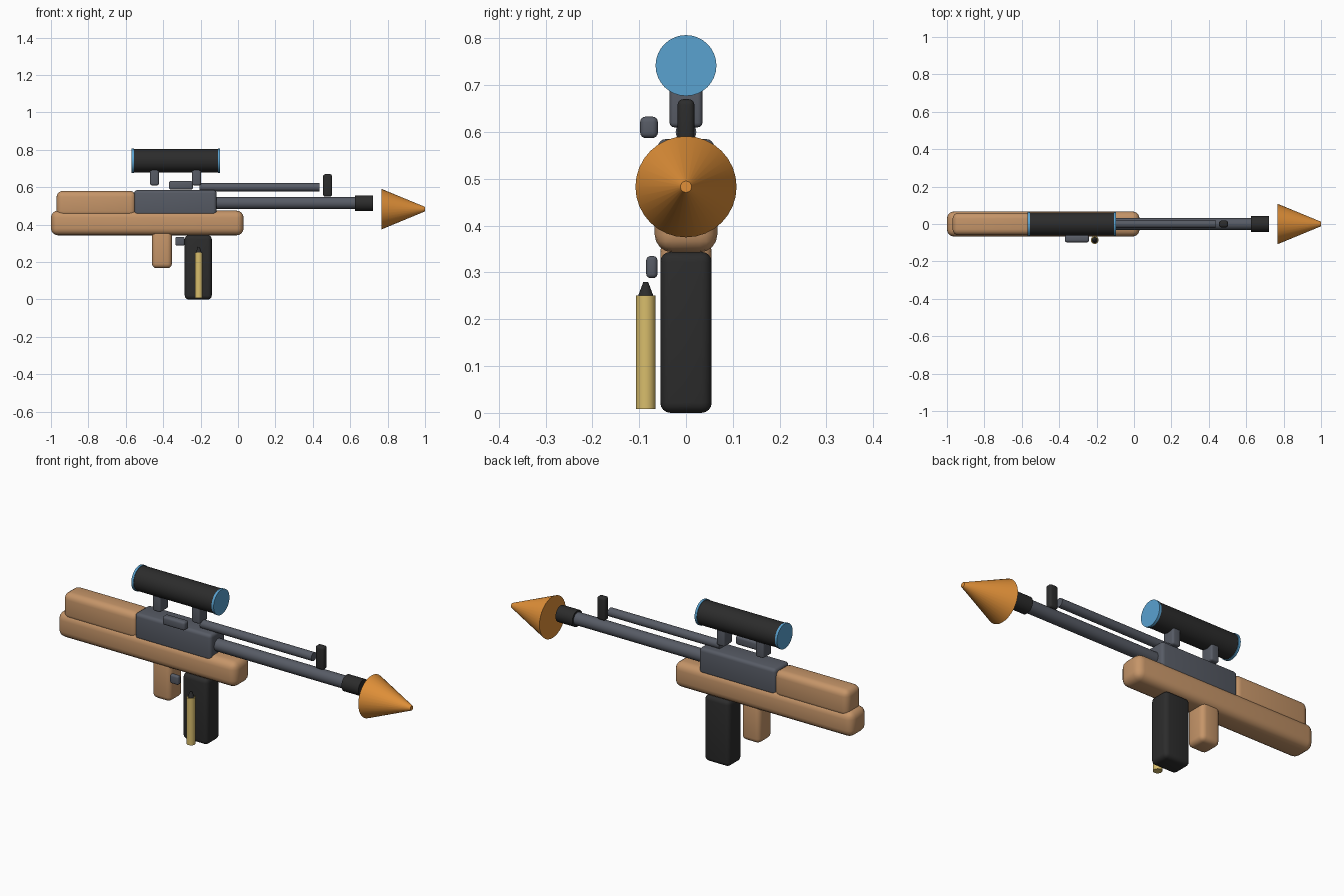
import bpy
import math

if "Cube" in bpy.data.objects:
    bpy.data.objects.remove(bpy.data.objects["Cube"], do_unlink=True)


def material(name, r, g, b):
    mat = bpy.data.materials.new(name)
    mat.use_nodes = True
    mat.diffuse_color = (r, g, b, 1)
    mat.node_tree.nodes["Principled BSDF"].inputs["Base Color"].default_value = (r, g, b, 1)
    return mat


WOOD = material("light wood", 0.56, 0.30, 0.14)
METAL = material("grey metal", 0.095, 0.105, 0.13)
BLACK = material("black", 0.025, 0.025, 0.025)
ORANGE = material("orange", 0.75, 0.28, 0.04)
BLUE = material("lens blue", 0.10, 0.36, 0.63)
BRASS = material("brass", 0.69, 0.51, 0.15)


def finish(name, mat):
    obj = bpy.context.object
    obj.name = name
    obj.data.materials.append(mat)
    return obj


def box(name, mat, x, y, z, bevel):
    """Rounded block; x, y and z are (low, high) ranges."""
    ranges = (x, y, z)
    bpy.ops.mesh.primitive_cube_add(size=1, location=[(a + b) / 2 for a, b in ranges])
    obj = finish(name, mat)
    obj.scale = [b - a for a, b in ranges]
    bpy.ops.object.transform_apply(location=False, rotation=False, scale=True)
    mod = obj.modifiers.new("rounded edges", "BEVEL")
    mod.width = bevel
    mod.segments = 4
    bpy.ops.object.modifier_apply(modifier=mod.name)
    bpy.ops.object.shade_smooth_by_angle(angle=math.radians(40))


def tube(name, mat, x, z, r, end_r=None):
    """Round part along x."""
    bpy.ops.mesh.primitive_cone_add(
        vertices=32, radius1=r, radius2=r if end_r is None else end_r,
        depth=x[1] - x[0], location=((x[0] + x[1]) / 2, 0, z),
        rotation=(0, math.pi / 2, 0))
    finish(name, mat)
    bpy.ops.object.shade_smooth_by_angle(angle=math.radians(40))


def upright(name, mat, z, r, end_r):
    """Round part along z, beside the magazine."""
    bpy.ops.mesh.primitive_cone_add(
        vertices=24, radius1=r, radius2=end_r, depth=z[1] - z[0],
        location=(-0.21, -0.086, (z[0] + z[1]) / 2))
    finish(name, mat)
    bpy.ops.object.shade_smooth_by_angle(angle=math.radians(40))


# Wooden stock and grip
box("lower_stock", WOOD, (-1, 0.03), (-0.067, 0.067), (0.343, 0.475), 0.038)
box("upper_stock", WOOD, (-0.97, -0.545), (-0.06, 0.06), (0.44, 0.58), 0.032)
box("grip", WOOD, (-0.46, -0.353), (-0.055, 0.055), (0.167, 0.37), 0.025)

# Receiver and its small controls
box("receiver", METAL, (-0.555, -0.115), (-0.06, 0.06), (0.45, 0.585), 0.017)
box("bolt_handle", METAL, (-0.37, -0.24), (-0.098, -0.06), (0.587, 0.633), 0.012)
box("trigger", METAL, (-0.335, -0.285), (-0.085, -0.061), (0.288, 0.335), 0.009)
box("magazine", BLACK, (-0.285, -0.14), (-0.055, 0.055), (0, 0.344), 0.022)

# Barrel, muzzle, upper tube and front sight
tube("barrel", METAL, (-0.13, 0.64), 0.515, 0.032)
tube("muzzle", BLACK, (0.625, 0.722), 0.515, 0.042)
tube("upper_tube", METAL, (-0.205, 0.437), 0.6, 0.022)
box("front_sight", BLACK, (0.455, 0.503), (-0.018, 0.018), (0.55, 0.67), 0.012)

# Scope with lenses and mounts
tube("scope", BLACK, (-0.56, -0.1), 0.742, 0.062)
for end, x in (("rear", -0.569), ("front", -0.107)):
    tube(end + "_lens", BLUE, (x, x + 0.012), 0.742, 0.065)
for end, x in (("rear", -0.47), ("front", -0.245)):
    box(end + "_scope_mount", METAL, (x, x + 0.047), (-0.035, 0.035), (0.61, 0.71), 0.01)

# Muzzle flame cone, shaded smooth all over
tube("flame_cone", ORANGE, (0.768, 1), 0.483, 0.108, 0.012)
bpy.ops.object.shade_smooth()

# Stacked cartridges with a dark tip
for i, z in enumerate(((0.008, 0.117), (0.117, 0.184), (0.184, 0.251))):
    upright("cartridge_%d" % (i + 1), BRASS, z, 0.021, 0.021)
upright("cartridge_tip", BLACK, (0.251, 0.28), 0.016, 0.005)
